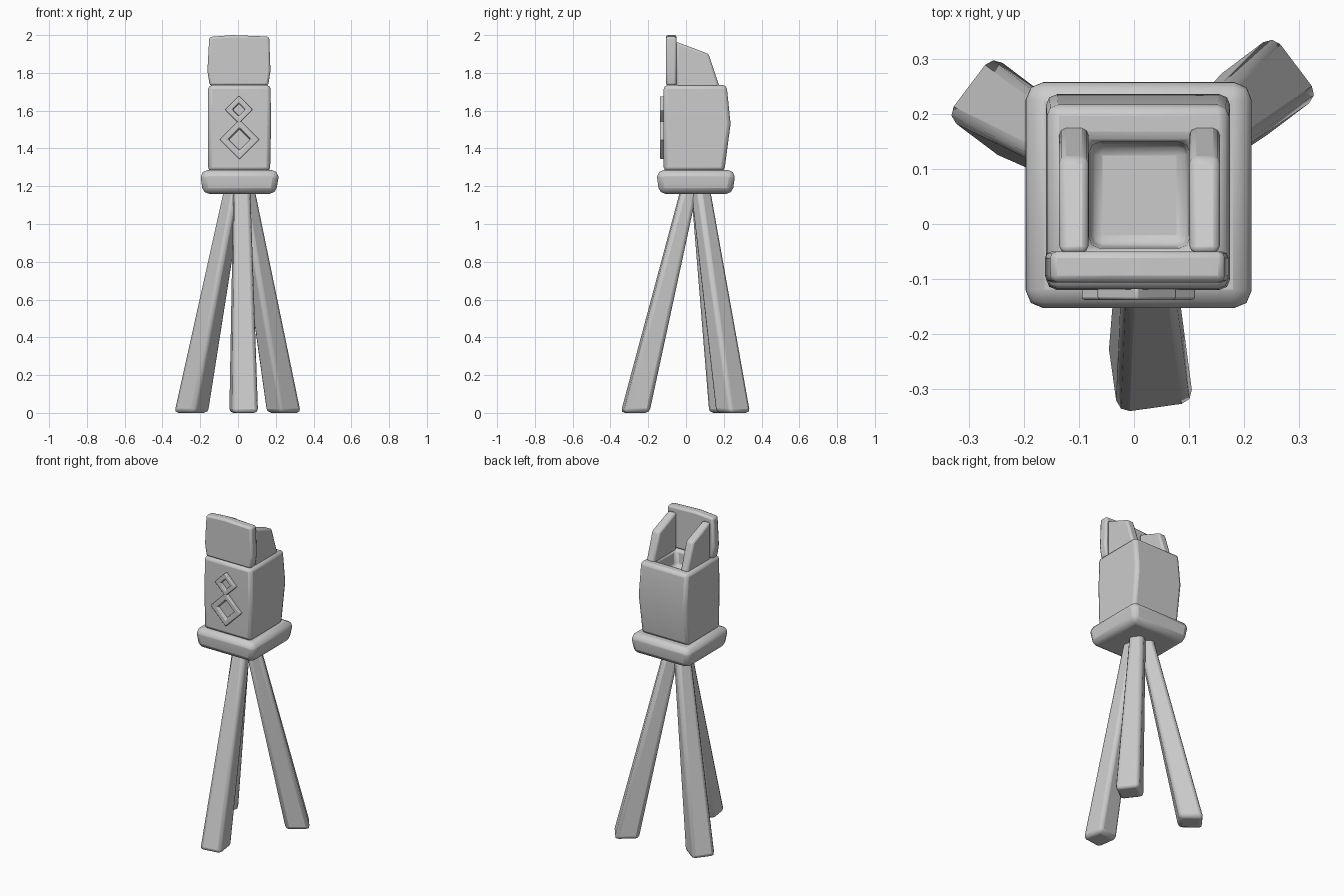
import bpy, bmesh
from math import radians
from mathutils import Matrix, Vector

cube = bpy.data.objects.get("Cube")
if cube:
    bpy.data.objects.remove(cube)

grey = bpy.data.materials.new("stone grey")
grey.use_nodes = True
grey.diffuse_color = (0.6, 0.6, 0.6, 1)
grey.node_tree.nodes["Principled BSDF"].inputs["Base Color"].default_value = (0.6, 0.6, 0.6, 1)


def finish(name, bm, bevel, segments=2):
    """Turn a bmesh into a bevelled, smooth shaded object."""
    bmesh.ops.recalc_face_normals(bm, faces=bm.faces)
    mesh = bpy.data.meshes.new(name)
    bm.to_mesh(mesh)
    bm.free()
    mesh.materials.append(grey)
    obj = bpy.data.objects.new(name, mesh)
    bpy.context.collection.objects.link(obj)
    mod = obj.modifiers.new("rounded edges", "BEVEL")
    mod.width = bevel
    mod.segments = segments
    mod.angle_limit = radians(25)
    bpy.ops.object.select_all(action="DESELECT")
    obj.select_set(True)
    bpy.context.view_layer.objects.active = obj
    bpy.ops.object.shade_smooth_by_angle(angle=radians(35))
    return obj


def loft(name, rings, bevel, closed=False, segments=2):
    """Skin a list of point rings, capping the ends unless closed into a loop."""
    bm = bmesh.new()
    loops = [[bm.verts.new(p) for p in ring] for ring in rings]
    pairs = list(zip(loops, loops[1:]))
    if closed:
        pairs.append((loops[-1], loops[0]))
    else:
        bm.faces.new(loops[0])
        bm.faces.new(loops[-1])
    for a, b in pairs:
        for i in range(len(a)):
            j = (i + 1) % len(a)
            bm.faces.new((a[i], a[j], b[j], b[i]))
    return finish(name, bm, bevel, segments)


def rect(z, x0, x1, y0, y1):
    return [(x0, y0, z), (x1, y0, z), (x1, y1, z), (x0, y1, z)]


# Tripod legs: square beams tapering upward
def leg(name, foot, top, angle):
    turn = Matrix.Rotation(radians(angle), 3, "Z")
    rings = []
    for (x, y, z), half in ((foot, 0.07), (top, 0.042)):
        corners = ((-half, -half), (half, -half), (half, half), (-half, half))
        rings.append([turn @ Vector((a, b, 0)) + Vector((x, y, z)) for a, b in corners])
    loft(name, rings, 0.022)


leg("front_leg", (0.03, -0.27, 0), (0.02, 0.02, 1.2), 8)
leg("left_back_leg", (0.243, 0.25, 0), (0.035, 0.075, 1.2), 37)
leg("right_back_leg", (-0.248, 0.212, 0), (-0.02, 0.075, 1.2), 143)

# Base slab, slightly narrower underneath
loft("base_slab", [rect(1.16, -0.185, 0.2, -0.142, 0.246),
                   rect(1.245, -0.197, 0.214, -0.153, 0.258),
                   rect(1.285, -0.195, 0.212, -0.151, 0.256)], 0.032)

# Hollow body with a bulging back wall
loft("body", [rect(1.28, -0.158, 0.17, -0.118, 0.203),
              rect(1.53, -0.16, 0.175, -0.12, 0.236),
              rect(1.735, -0.158, 0.172, -0.118, 0.215),
              rect(1.735, -0.083, 0.103, -0.045, 0.15),
              rect(1.63, -0.077, 0.097, -0.04, 0.145)], 0.02)

# Tall front panel with a gently bowed outline
outline = [(-0.15, 1.733), (0.16, 1.733), (0.172, 1.81), (0.165, 1.992),
           (-0.03, 2.0), (-0.152, 1.99), (-0.162, 1.81)]
loft("front_panel", [[(x, y, z) for x, z in outline] for y in (-0.106, -0.05)], 0.012)

# Sloped side plates
side = [(-0.052, 1.725), (-0.052, 1.965), (0.12, 1.9), (0.178, 1.725)]
for name, x0, x1 in (("right_plate", -0.136, -0.083), ("left_plate", 0.101, 0.156)):
    loft(name, [[(x, y, z) for y, z in side] for x in (x0, x1)], 0.012)


# Raised diamond frames on the front
def diamond(x, y, z, r):
    return [(x + r, y, z), (x, y, z + r), (x - r, y, z), (x, y, z - r)]


for name, x, z, outer, inner in (("upper_diamond", 0.005, 1.605, 0.073, 0.037),
                                 ("lower_diamond", 0.008, 1.447, 0.105, 0.064)):
    loft(name, [diamond(x, -0.11, z, outer), diamond(x, -0.138, z, outer),
                diamond(x, -0.138, z, inner), diamond(x, -0.11, z, inner * 0.8)],
         0.005, closed=True)
